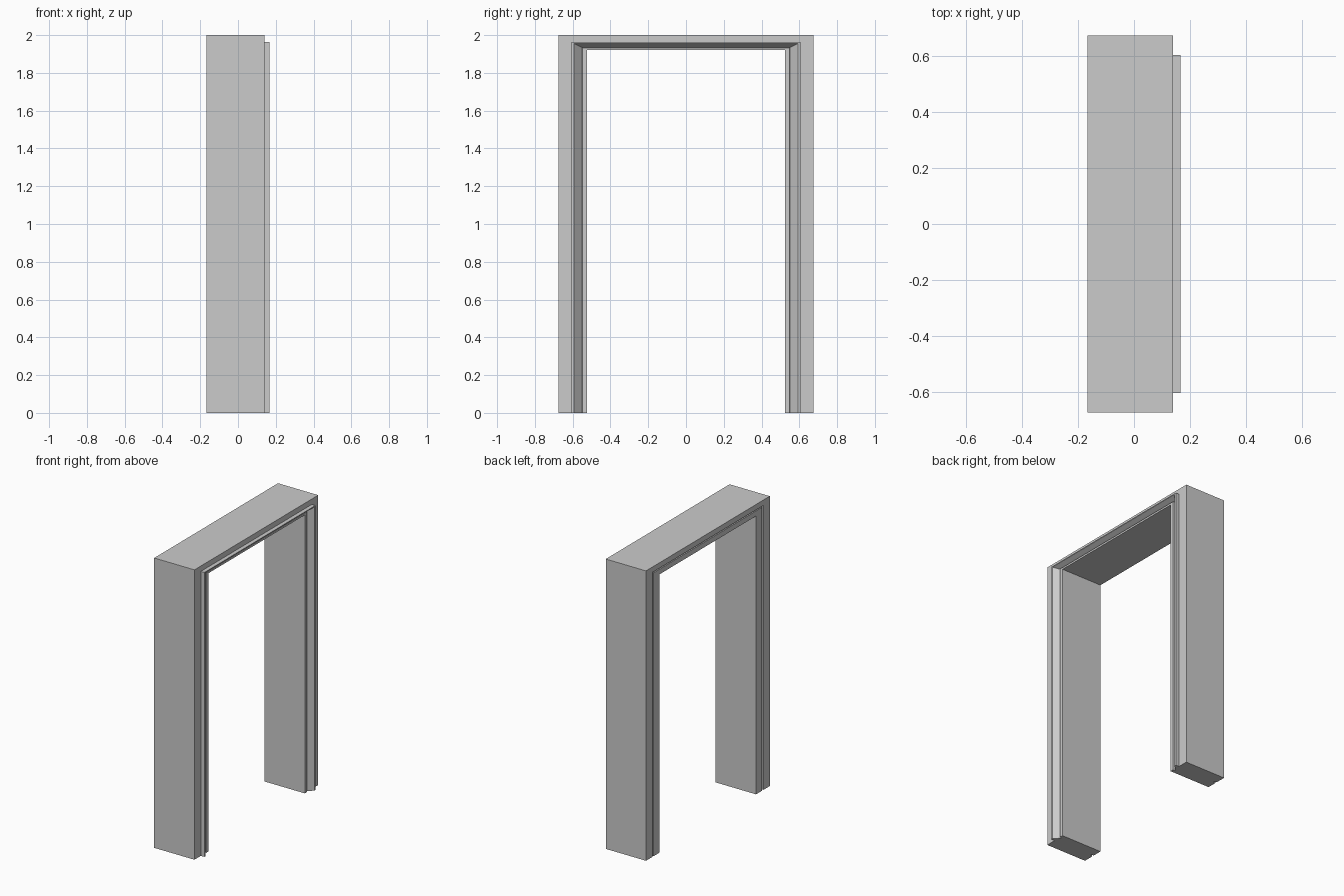
import bpy, bmesh

if "Cube" in bpy.data.objects:
    bpy.data.objects.remove(bpy.data.objects["Cube"])

HALF_W, HEIGHT = 0.675, 2.0
LINTEL_RATIO = 0.08 / 0.15   # lintel is thinner than the jambs

# Frame cross-section: (x, inset from the outer face)
profile = [
    (-0.167, 0.0), (0.140, 0.0),
    (0.140, 0.070), (0.167, 0.070), (0.167, 0.082),   # raised rib
    (0.125, 0.124), (0.142, 0.126), (0.142, 0.150),   # sloped channel and inner lip
    (-0.167, 0.150),
    (-0.167, 0.084), (-0.150, 0.084),                 # narrow groove on the back
    (-0.150, 0.070), (-0.167, 0.070),
]


def station(bm, side, top):
    """One ring of the sweep: at the floor or at a mitred upper corner."""
    ring = []
    for x, t in profile:
        z = HEIGHT - t * LINTEL_RATIO if top else 0.0
        ring.append(bm.verts.new((x, side * (HALF_W - t), z)))
    return ring


# Door frame: left jamb, lintel and right jamb swept as one piece
bm = bmesh.new()
rings = [station(bm, s, top) for s, top in ((-1, 0), (-1, 1), (1, 1), (1, 0))]
n = len(profile)
for a, b in zip(rings, rings[1:]):
    for i in range(n):
        j = (i + 1) % n
        bm.faces.new((a[i], a[j], b[j], b[i]))
bm.faces.new(rings[0])
bm.faces.new(rings[-1])
bmesh.ops.recalc_face_normals(bm, faces=bm.faces[:])

mesh = bpy.data.meshes.new("door_frame")
bm.to_mesh(mesh)
bm.free()
frame = bpy.data.objects.new("door_frame", mesh)
bpy.context.collection.objects.link(frame)
